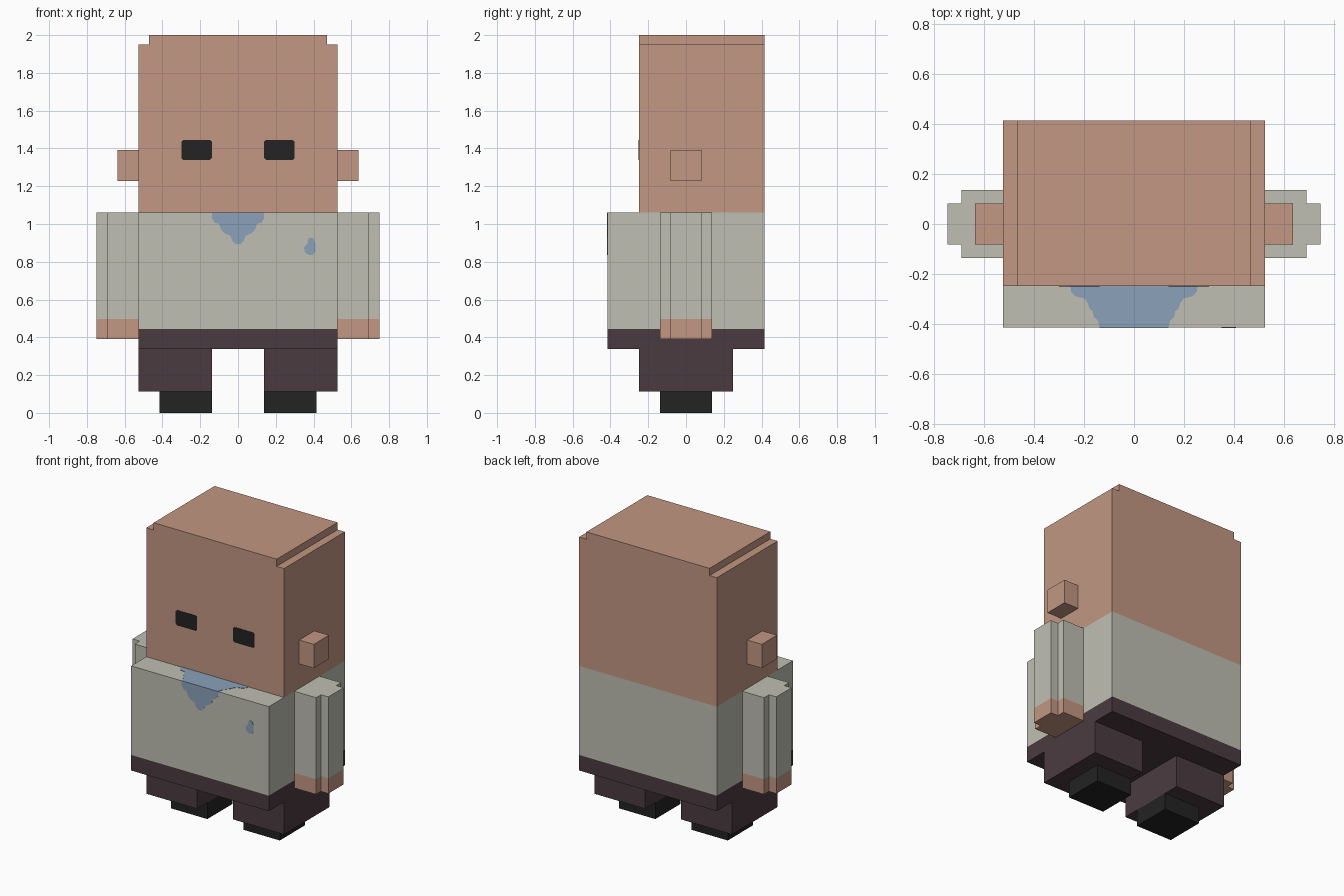
import bpy
import bmesh

cube = bpy.data.objects.get("Cube")
if cube:
    bpy.data.objects.remove(cube, do_unlink=True)


def lin(c):
    c /= 255
    return c / 12.92 if c <= 0.04045 else ((c + 0.055) / 1.055) ** 2.4


def material(name, r, g, b):
    m = bpy.data.materials.new(name)
    col = (lin(r), lin(g), lin(b), 1)
    m.use_nodes = True
    bsdf = m.node_tree.nodes["Principled BSDF"]
    bsdf.inputs["Base Color"].default_value = col
    bsdf.inputs["Roughness"].default_value = 0.9
    m.diffuse_color = col
    return m


SKIN = material("skin", 194, 151, 130)
SHIRT = material("pale shirt", 191, 191, 179)
PANTS = material("dark plum trousers", 75, 59, 65)
BLACK = material("black", 35, 35, 35)
BLUE = material("blue undershirt", 138, 161, 186)


def prism(name, outline, levels, mats, axis="Z"):
    """Extrude an outline through the levels along an axis, one material per band."""
    bm = bmesh.new()
    rings = []
    for d in levels:
        rings.append([bm.verts.new((a, b, d) if axis == "Z" else (a, d, b))
                      for a, b in outline])
    n = len(outline)
    for k, (lo, hi) in enumerate(zip(rings, rings[1:])):
        for i in range(n):
            j = (i + 1) % n
            bm.faces.new((lo[i], lo[j], hi[j], hi[i])).material_index = k
    bm.faces.new(rings[0]).material_index = 0
    bm.faces.new(rings[-1]).material_index = len(mats) - 1
    bmesh.ops.recalc_face_normals(bm, faces=bm.faces)
    mesh = bpy.data.meshes.new(name)
    bm.to_mesh(mesh)
    bm.free()
    for m in mats:
        mesh.materials.append(m)
    ob = bpy.data.objects.new(name, mesh)
    bpy.context.collection.objects.link(ob)
    return ob


def rect(x0, x1, y0, y1):
    return [(x0, y0), (x1, y0), (x1, y1), (x0, y1)]


def both(half):
    """Close a right-hand outline with its mirror image."""
    return half + [(-x, y) for x, y in reversed(half)]


W, D, FACE = 0.526, 0.415, -0.249
NECK, WAIST, HIP, ANKLE = 1.06, 0.445, 0.338, 0.114

# Torso: trousers band below the shirt
prism("torso", rect(-W, W, -D, D), [HIP, WAIST, NECK], [PANTS, SHIRT])

# Head with a narrower stepped crown
prism("head", both([(W, NECK), (W, 1.95), (0.47, 1.95), (0.47, 2.0)]),
      [FACE, D], [SKIN], "Y")

# Paired parts
arm = [(W, -0.137), (0.692, -0.137), (0.692, -0.083), (0.748, -0.083),
       (0.748, 0.083), (0.692, 0.083), (0.692, 0.137), (W, 0.137)]
c = 0.01
eye = [(0.138 + c, 1.34), (0.3 - c, 1.34), (0.3, 1.34 + c), (0.3, 1.445 - c),
       (0.3 - c, 1.445), (0.138 + c, 1.445), (0.138, 1.445 - c), (0.138, 1.34 + c)]
for side, s in (("left", 1), ("right", -1)):
    def flip(pts):
        return [(s * x, y) for x, y in pts]

    prism(side + "_arm", flip(arm), [0.392, 0.497, NECK], [SKIN, SHIRT])
    prism(side + "_ear", flip(rect(W, 0.637, -0.083, 0.083)), [1.228, 1.393], [SKIN])
    prism(side + "_leg", flip(rect(0.138, W, -0.249, 0.249)), [ANKLE, HIP], [PANTS])
    prism(side + "_shoe", flip(rect(0.138, 0.415, -0.137, 0.137)), [0, ANKLE], [BLACK])
    prism(side + "_eye", flip(eye), [FACE - 0.002, FACE], [BLACK], "Y")

# Open collar: one plate on the chest, one on the shoulder ledge
prism("collar_front", both([
    (0.138, NECK + 0.002), (0.138, 1.03), (0.125, 1.008), (0.1, 1.0), (0.09, 0.97),
    (0.07, 0.95), (0.04, 0.937), (0.03, 0.912), (0.012, 0.895)]),
    [-D - 0.002, -D], [BLUE], "Y")
prism("collar_top", both([
    (0.255, FACE), (0.252, -0.272), (0.235, -0.29), (0.2, -0.298), (0.185, -0.318),
    (0.178, -0.34), (0.165, -0.35), (0.162, -0.372), (0.145, -0.386), (0.138, -D)]),
    [NECK, NECK + 0.002], [BLUE])

# Small drop-shaped chest mark
prism("chest_mark", [
    (0.375, 0.925), (0.398, 0.925), (0.409, 0.9), (0.409, 0.855), (0.395, 0.835),
    (0.37, 0.838), (0.352, 0.852), (0.35, 0.876), (0.366, 0.893)],
    [-D - 0.002, -D], [BLUE], "Y")
